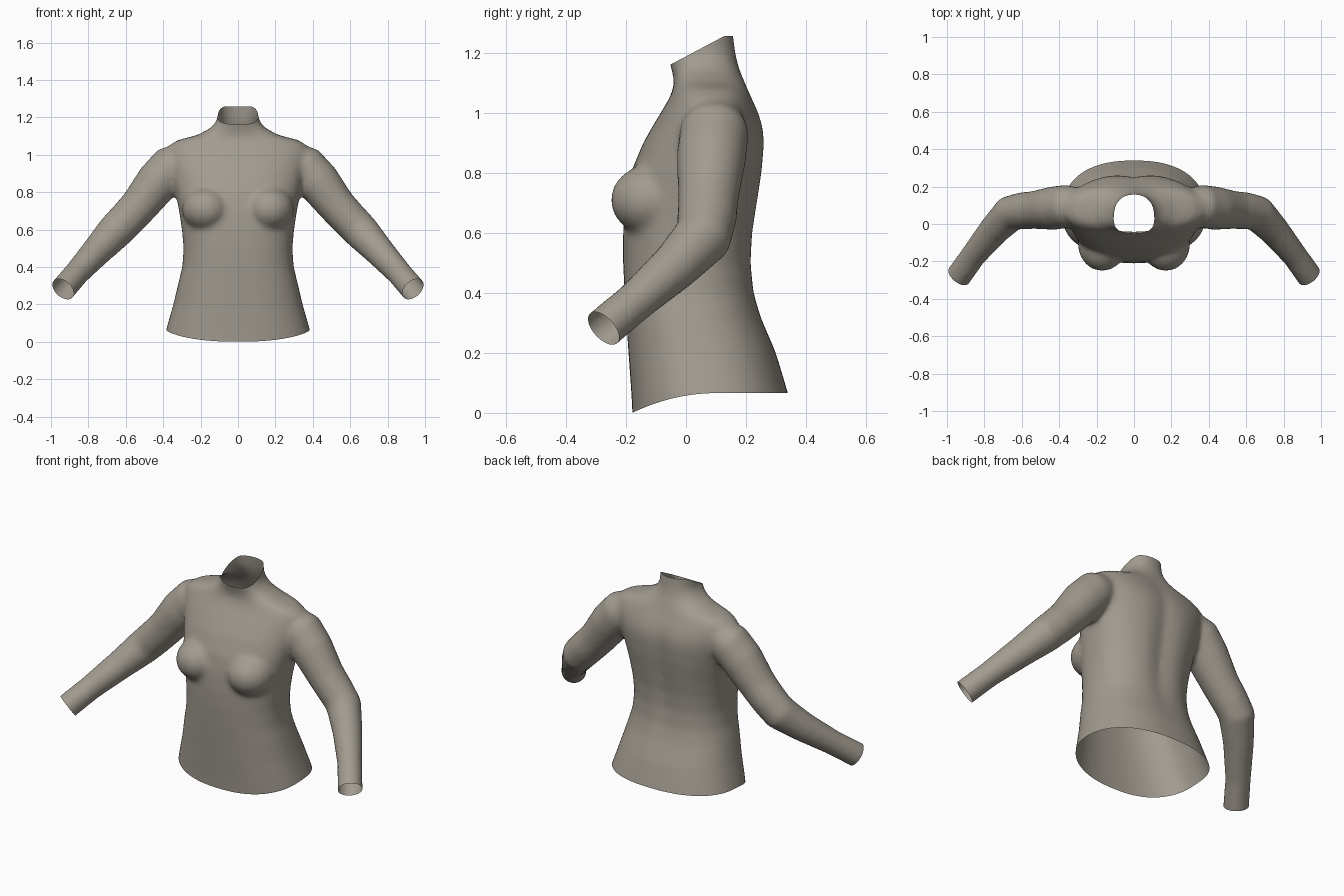
import bpy
import bmesh
import math
from mathutils import Vector, Matrix

cube = bpy.data.objects.get("Cube")
if cube:
    bpy.data.objects.remove(cube)

SEGMENTS = 48


def loft(bm, rings):
    """Closed tube through a list of point rings."""
    loops = [[bm.verts.new(p) for p in ring] for ring in rings]
    for a, b in zip(loops, loops[1:]):
        for i in range(len(a)):
            j = (i + 1) % len(a)
            bm.faces.new((a[i], a[j], b[j], b[i]))
    bm.faces.new(loops[0][::-1])
    bm.faces.new(loops[-1])


def spow(value, power):
    return math.copysign(abs(value) ** power, value)


def torso_ring(z, half_width, front, back):
    """Rounded section, with a shallow spine groove down the back."""
    middle = front + 0.47 * (back - front)
    groove = 0.022 * max(0, 1 - ((z - 0.7) / 0.42) ** 2)
    points = []
    for i in range(SEGMENTS):
        angle = math.tau * i / SEGMENTS
        x = half_width * spow(math.cos(angle), 0.85)
        s = spow(math.sin(angle), 0.85)
        y = middle + s * (back - middle if s > 0 else middle - front)
        if s > 0:
            y -= groove * math.exp(-(x / 0.06) ** 2)
        points.append(Vector((x, y, z)))
    return points


def tube_rings(path):
    """Round sections set square to a path of (centre, radius)."""
    centres = [Vector(p[:3]) for p in path]
    rings = []
    for i, c in enumerate(centres):
        along = centres[min(i + 1, len(path) - 1)] - centres[max(i - 1, 0)]
        side = along.cross(Vector((0, 1, 0))).normalized()
        up = side.cross(along).normalized()
        r = path[i][3]
        rings.append([c + r * (math.cos(t) * side + math.sin(t) * up)
                      for t in (math.tau * k / SEGMENTS for k in range(SEGMENTS))])
    return rings


def cut(bm, point, normal):
    """Trim away everything on the normal side of a plane."""
    bmesh.ops.bisect_plane(bm, geom=bm.verts[:] + bm.edges[:] + bm.faces[:],
                           plane_co=point, plane_no=normal, clear_outer=True)


def trim_curved(bm, height, direction):
    """Trim along a height that varies with y."""
    for v in bm.verts:
        v.co.z -= height(v.co.y)
    cut(bm, (0, 0, 0), (0, 0, direction))
    for v in bm.verts:
        v.co.z += height(v.co.y)


def hem_height(y):
    return 0.066 - 0.066 * (max(0, 0.1 - y) / 0.28) ** 2


def collar_height(y):
    return min(1.16 + 0.53 * (y + 0.055), 1.257)


# Torso: height, half width, front, back
torso = [
    (-0.08, 0.41, -0.175, 0.37), (0.06, 0.386, -0.182, 0.342),
    (0.2, 0.346, -0.192, 0.3), (0.32, 0.318, -0.2, 0.252),
    (0.4, 0.298, -0.205, 0.232), (0.5, 0.291, -0.21, 0.224),
    (0.6, 0.3, -0.21, 0.23), (0.7, 0.315, -0.203, 0.245),
    (0.8, 0.335, -0.185, 0.26), (0.9, 0.355, -0.143, 0.267),
    (0.95, 0.365, -0.115, 0.262), (1.0, 0.375, -0.085, 0.246),
    (1.05, 0.37, -0.055, 0.222), (1.08, 0.32, -0.043, 0.208),
    (1.105, 0.22, -0.04, 0.196), (1.14, 0.152, -0.046, 0.18),
    (1.17, 0.122, -0.056, 0.171), (1.2, 0.108, -0.062, 0.165),
    (1.26, 0.107, -0.068, 0.157), (1.34, 0.112, -0.075, 0.155),
]

# Sleeve: centre and radius, from inside the shoulder to past the cuff
sleeve = [
    (0.27, 0.1, 0.985, 0.085), (0.355, 0.095, 0.94, 0.115),
    (0.43, 0.085, 0.855, 0.116), (0.53, 0.075, 0.725, 0.102),
    (0.6, 0.07, 0.65, 0.099), (0.66, 0.058, 0.588, 0.097),
    (0.75, -0.035, 0.49, 0.082), (0.86, -0.17, 0.37, 0.068),
    (0.935, -0.275, 0.282, 0.069), (0.985, -0.34, 0.225, 0.071),
]

bm = bmesh.new()
loft(bm, [torso_ring(*row) for row in torso])
for sign in (-1, 1):
    loft(bm, tube_rings([(sign * x, y, z, r) for x, y, z, r in sleeve]))
    # Bust
    bmesh.ops.create_uvsphere(
        bm, u_segments=32, v_segments=20, radius=1,
        matrix=Matrix.Translation((sign * 0.17, -0.11, 0.71))
        @ Matrix.Diagonal((0.13, 0.142, 0.12, 1)))
bmesh.ops.recalc_face_normals(bm, faces=bm.faces[:])
mesh = bpy.data.meshes.new("long_sleeve_top")
bm.to_mesh(mesh)
bm.free()
top = bpy.data.objects.new("long_sleeve_top", mesh)
bpy.context.collection.objects.link(top)

# Blend the parts into one skin
remesh = top.modifiers.new("blend", "REMESH")
remesh.mode = "VOXEL"
remesh.voxel_size = 0.014
smooth = top.modifiers.new("soften", "SMOOTH")
smooth.factor = 0.5
smooth.iterations = 12
bpy.context.view_layer.update()
graph = bpy.context.evaluated_depsgraph_get()
skin = bpy.data.meshes.new_from_object(top.evaluated_get(graph))
top.modifiers.clear()
top.data = skin

# Open the hem, collar and cuffs
bm = bmesh.new()
bm.from_mesh(skin)
trim_curved(bm, hem_height, -1)
trim_curved(bm, collar_height, 1)
for sign in (-1, 1):
    cut(bm, (sign * 0.935, -0.275, 0.282), (sign * 0.52, -0.63, -0.575))
for face in bm.faces:
    face.smooth = True
bm.to_mesh(skin)
bm.free()

# Cloth colour
cloth = bpy.data.materials.new("warm_grey_cloth")
cloth.use_nodes = True
colour = (0.36, 0.33, 0.28, 1)
cloth.diffuse_color = colour
cloth.node_tree.nodes["Principled BSDF"].inputs["Base Color"].default_value = colour
skin.materials.clear()
skin.materials.append(cloth)
